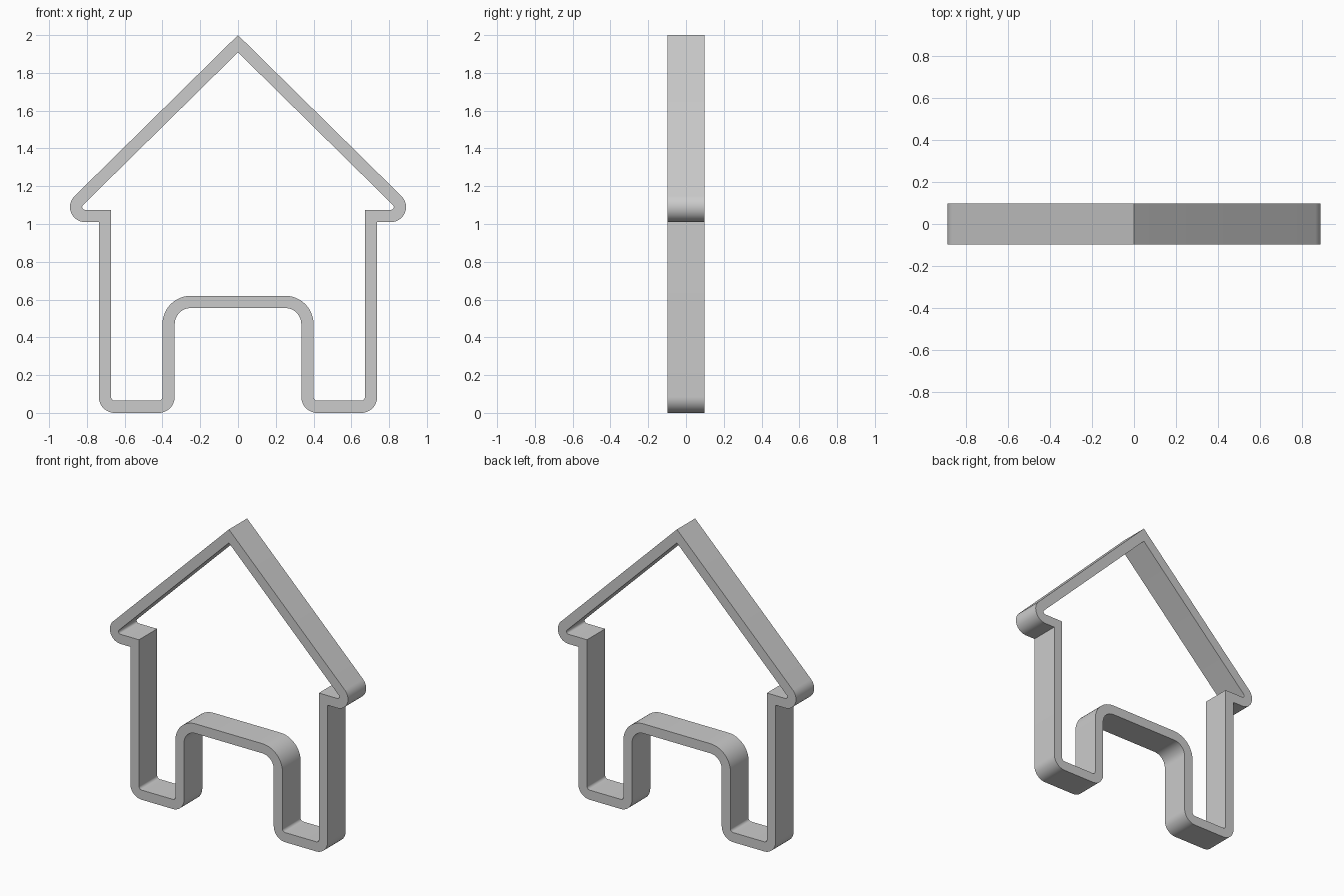
import bpy, bmesh, math
from mathutils import Vector

if "Cube" in bpy.data.objects:
    bpy.data.objects.remove(bpy.data.objects["Cube"])

WALL, HALF_DEPTH, SEGS = 0.065, 0.097, 12

# Outer outline, right half, counter-clockwise: x, z, corner radius
right = [(0.335, 0.555, 0.085), (0.335, 0, 0.085), (0.737, 0, 0.085),
         (0.737, 1.01, 0), (1.005, 1.01, 0.08)]
corners = right + [(0, 2, 0)] + [(-x, z, r) for x, z, r in reversed(right)]


def cross(a, b):
    return a.x * b.y - a.y * b.x


def outline(offset):
    """Outline moved inward by offset, with its corners rounded."""
    pts = [Vector(c[:2]) for c in corners]
    out = []
    for i, (x, z, r) in enumerate(corners):
        p = pts[i]
        d1 = (p - pts[i - 1]).normalized()
        d2 = (pts[(i + 1) % len(pts)] - p).normalized()
        n1, n2 = Vector((-d1.y, d1.x)), Vector((-d2.y, d2.x))
        miter = (n1 + n2) / (1 + n1.dot(n2))
        turn = 1 if cross(d1, d2) > 0 else -1
        if r == 0:
            out.append(p + miter * offset)
            continue
        # Both outlines share the arc centre
        centre = p + miter * r * turn
        radius = r - turn * offset
        a1 = math.atan2(-turn * n1.y, -turn * n1.x)
        sweep = turn * d1.angle(d2)
        for k in range(SEGS + 1):
            a = a1 + sweep * k / SEGS
            out.append(centre + radius * Vector((math.cos(a), math.sin(a))))
    return out


# House-shaped band: four rings joined by quads
bm = bmesh.new()
rings = [[bm.verts.new((p.x, y, p.y)) for p in outline(off)]
         for off, y in ((0, -HALF_DEPTH), (0, HALF_DEPTH),
                        (WALL, HALF_DEPTH), (WALL, -HALF_DEPTH))]
count = len(rings[0])
for j in range(4):
    a, b = rings[j], rings[(j + 1) % 4]
    for i in range(count):
        k = (i + 1) % count
        bm.faces.new((a[i], a[k], b[k], b[i]))
bmesh.ops.recalc_face_normals(bm, faces=bm.faces)

mesh = bpy.data.meshes.new("house_outline")
bm.to_mesh(mesh)
bm.free()
house = bpy.data.objects.new("house_outline", mesh)
bpy.context.collection.objects.link(house)
bpy.context.view_layer.objects.active = house
house.select_set(True)
bpy.ops.object.shade_smooth_by_angle(angle=math.radians(30))
